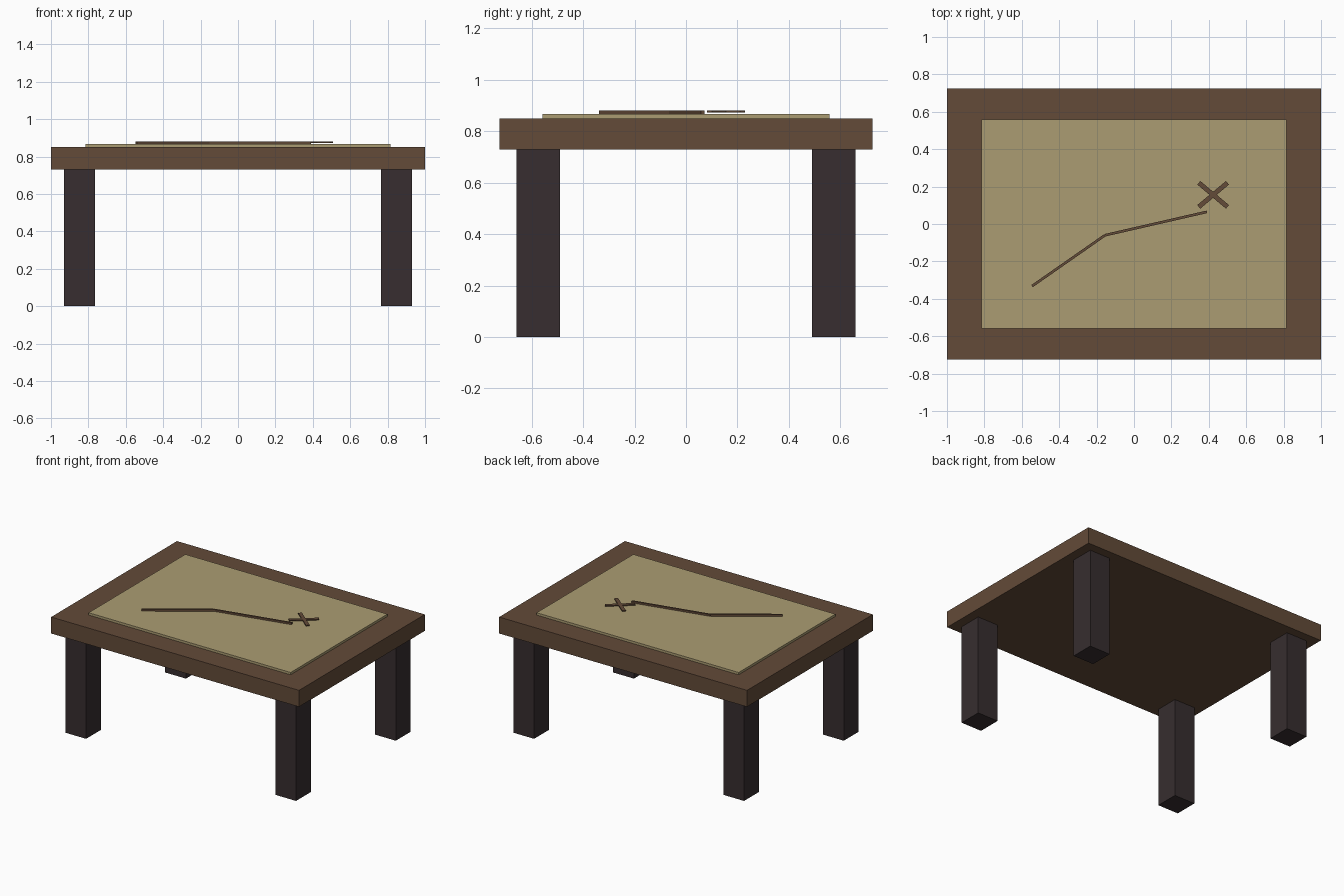
import bpy
import math
from mathutils import Vector

cube = bpy.data.objects.get("Cube")
if cube:
    bpy.data.objects.remove(cube, do_unlink=True)


def make_material(name, rgb):
    mat = bpy.data.materials.new(name)
    mat.use_nodes = True
    colour = (*rgb, 1.0)
    mat.diffuse_color = colour
    bsdf = next(n for n in mat.node_tree.nodes if n.type == "BSDF_PRINCIPLED")
    bsdf.inputs["Base Color"].default_value = colour
    return mat


brown_wood = make_material("brown wood", (0.125, 0.07, 0.04))
dark_wood = make_material("dark wood", (0.038, 0.027, 0.029))
parchment = make_material("parchment", (0.41, 0.335, 0.17))


def box(name, centre, size, mat, angle=0.0):
    """Flat-sided box; centre is (x, y, underside z)."""
    x, y, z = centre
    bpy.ops.mesh.primitive_cube_add(size=1, location=(x, y, z + size[2] / 2),
                                    rotation=(0, 0, angle))
    obj = bpy.context.object
    obj.name = name
    obj.scale = size
    bpy.ops.object.transform_apply(location=False, rotation=False, scale=True)
    obj.data.materials.append(mat)
    return obj


LEG_HEIGHT = 0.73
TOP_Z = 0.85
PAPER_Z = 0.867
INK_Z = 0.88

# Table top and its four legs
box("table_top", (0, 0, LEG_HEIGHT), (2, 1.45, TOP_Z - LEG_HEIGHT), brown_wood)
for y_name, y in (("front", -0.575), ("back", 0.575)):
    for x_name, x in (("right", -0.847), ("left", 0.847)):
        box(f"{y_name}_{x_name}_leg", (x, y, 0),
            (0.167, 0.17, LEG_HEIGHT), dark_wood)

# Map sheet lying on the table
box("map_sheet", (0, 0, TOP_Z), (1.63, 1.115, PAPER_Z - TOP_Z), parchment)

# Route drawn as raised strips
route = [Vector(p) for p in ((-0.545, -0.332), (-0.155, -0.06), (0.39, 0.065))]
for i, (a, b) in enumerate(zip(route, route[1:])):
    mid, step = (a + b) / 2, b - a
    box(f"route_strip_{i + 1}", (mid.x, mid.y, PAPER_Z),
        (step.length, 0.014, INK_Z - PAPER_Z), brown_wood,
        math.atan2(step.y, step.x))

# Cross marking the end of the route
for name, sign in (("rising", 1), ("falling", -1)):
    box(f"cross_{name}_bar", (0.423, 0.156, INK_Z - 0.007),
        (0.2, 0.025, 0.007), brown_wood, sign * math.radians(40))
